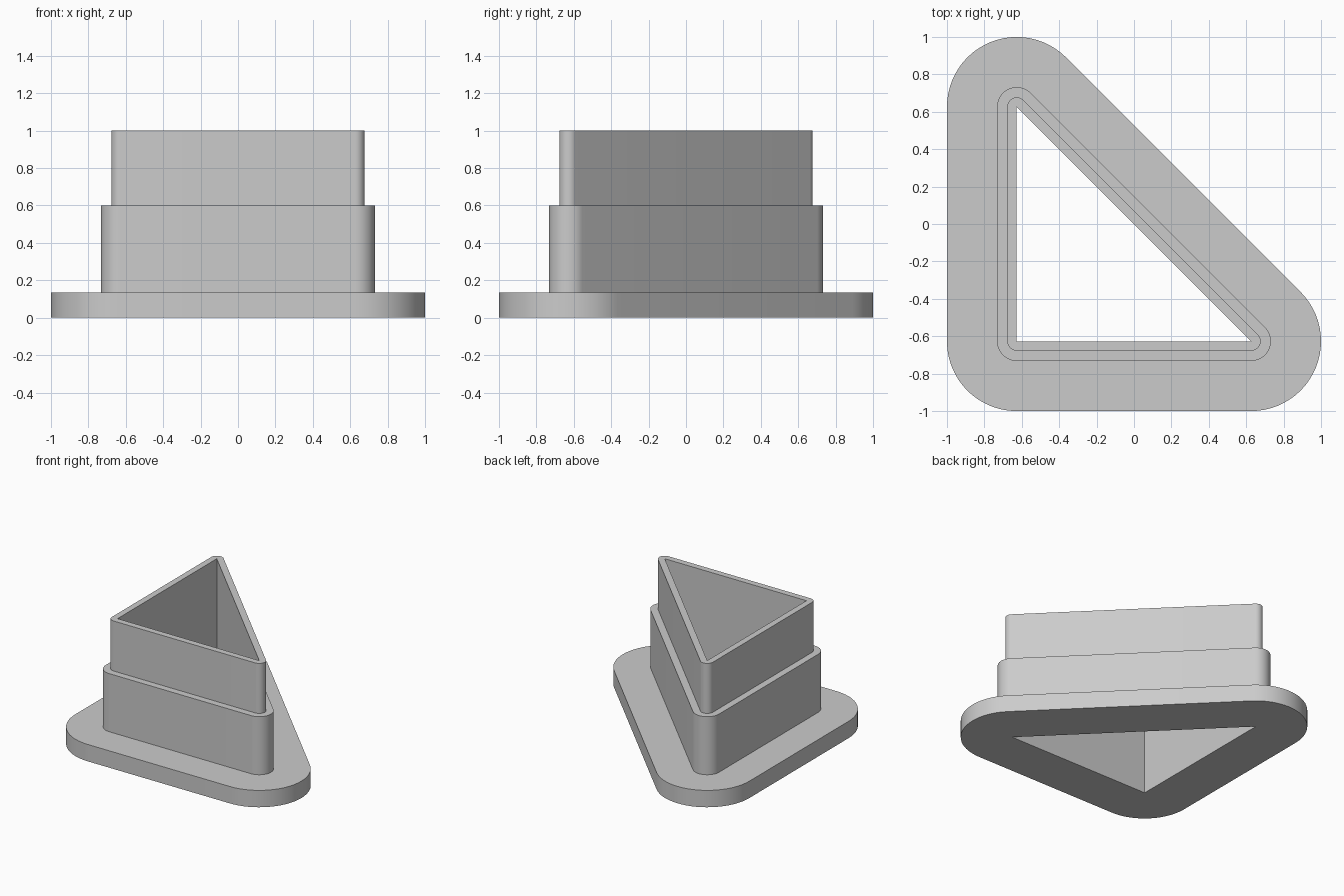
import bpy, bmesh, math

cube = bpy.data.objects.get("Cube")
if cube:
    bpy.data.objects.remove(cube, do_unlink=True)

grey = bpy.data.materials.new("plain grey")
grey.use_nodes = True
colour = (0.6, 0.6, 0.6, 1)
grey.diffuse_color = colour
grey.node_tree.nodes["Principled BSDF"].inputs["Base Color"].default_value = colour

# Right triangle hole: corner x, corner y, start and end angle of the rounding
A = 0.627
CORNERS = [(-A, -A, 180, 270), (A, -A, 270, 405), (-A, A, 45, 180)]
STEPS = 24

# Wall section: outward distance from the hole, height
SECTION = [(0, 0), (0.373, 0), (0.373, 0.135), (0.105, 0.135),
           (0.105, 0.6), (0.05, 0.6), (0.05, 1), (0, 1)]


def offset_ring(bm, distance, z):
    """Triangle outline pushed outward with round corners."""
    ring = []
    for x, y, start, end in CORNERS:
        for i in range(STEPS + 1):
            t = math.radians(start + (end - start) * i / STEPS)
            ring.append(bm.verts.new((x + distance * math.cos(t),
                                      y + distance * math.sin(t), z)))
    return ring


# Stepped tube: flange, thick lower wall, thin upper wall
bm = bmesh.new()
rings = [offset_ring(bm, d, z) for d, z in SECTION]
for k, ring in enumerate(rings):
    other = rings[(k + 1) % len(rings)]
    for i in range(len(ring)):
        j = (i + 1) % len(ring)
        bm.faces.new((ring[i], ring[j], other[j], other[i]))
bmesh.ops.remove_doubles(bm, verts=bm.verts[:], dist=0.0001)
bmesh.ops.recalc_face_normals(bm, faces=bm.faces[:])

mesh = bpy.data.meshes.new("stepped_triangle_cutter")
bm.to_mesh(mesh)
bm.free()
mesh.materials.append(grey)
cutter = bpy.data.objects.new("stepped_triangle_cutter", mesh)
bpy.context.collection.objects.link(cutter)

bpy.ops.object.select_all(action="DESELECT")
cutter.select_set(True)
bpy.context.view_layer.objects.active = cutter
bpy.ops.object.shade_smooth_by_angle(angle=math.radians(30))
